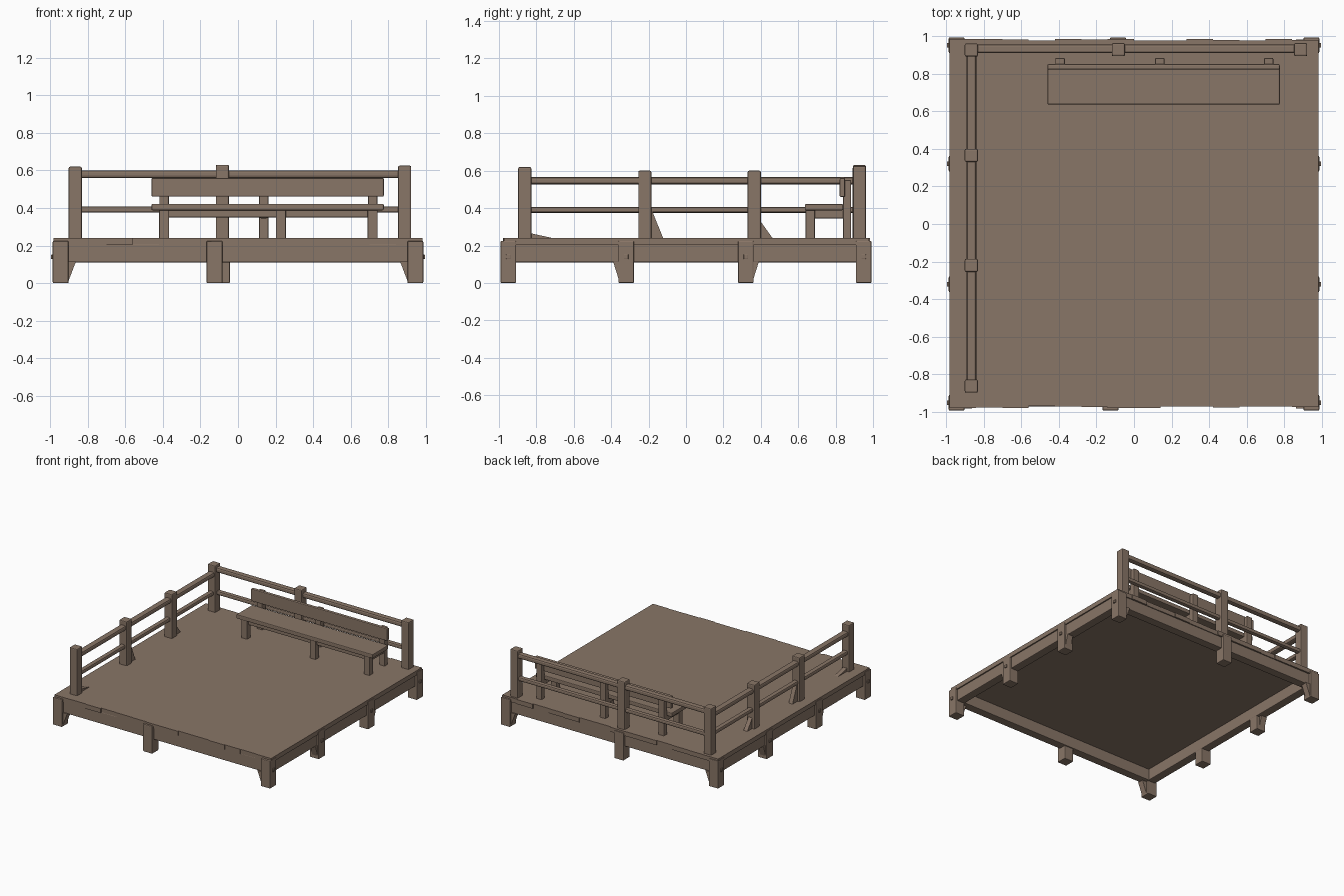
import bpy, bmesh, random
from mathutils import Vector

if "Cube" in bpy.data.objects:
    bpy.data.objects.remove(bpy.data.objects["Cube"])

random.seed(4)
wood = bpy.data.materials.new("weathered brown wood")
wood.diffuse_color = (0.25, 0.18, 0.135, 1)
wood.use_nodes = True
wood.node_tree.nodes["Principled BSDF"].inputs["Base Color"].default_value = wood.diffuse_color


def finish(name, bm, bevel=0.0):
    bmesh.ops.recalc_face_normals(bm, faces=bm.faces)
    me = bpy.data.meshes.new(name)
    bm.to_mesh(me)
    bm.free()
    me.materials.append(wood)
    ob = bpy.data.objects.new(name, me)
    bpy.context.collection.objects.link(ob)
    if bevel:
        m = ob.modifiers.new("worn edges", 'BEVEL')
        m.width, m.segments = bevel, 2
    return ob


def box(name, x0, x1, y0, y1, z0, z1, bevel=0.006):
    bm = bmesh.new()
    bmesh.ops.create_cube(bm, size=1)
    for v in bm.verts:
        v.co = Vector(((x0 + x1) / 2 + v.co.x * (x1 - x0),
                       (y0 + y1) / 2 + v.co.y * (y1 - y0),
                       (z0 + z1) / 2 + v.co.z * (z1 - z0)))
    return finish(name, bm, bevel)


def prism(name, pts, direction):
    """Extrude a closed outline along a direction."""
    bm = bmesh.new()
    f = bm.faces.new([bm.verts.new(p) for p in pts])
    g = bmesh.ops.extrude_face_region(bm, geom=[f])
    bmesh.ops.translate(bm, vec=direction,
                        verts=[e for e in g['geom'] if isinstance(e, bmesh.types.BMVert)])
    return finish(name, bm)


# deck: boards running front to back, with slightly uneven ends
N, W = 14, 0.98
front, back = [], []
for i in range(N):
    a, b = -W + 2 * W * i / N, -W + 2 * W * (i + 1) / N
    f = -0.98 + random.uniform(0, 0.012)
    k = 0.985 - random.uniform(0, 0.010)
    front += [(a, f, 0.203), (b, f, 0.203)]
    back += [(a, k, 0.203), (b, k, 0.203)]
prism("deck_boards", front + back[::-1], (0, 0, 0.037))

# perimeter beams
for s, n in ((-1, "front"), (1, "back")):
    y = sorted((s * 0.97, s * 0.90))
    box(n + "_beam", -0.965, 0.965, *y, 0.11, 0.21)
for s, n in ((-1, "left"), (1, "right")):
    x = sorted((s * 0.97, s * 0.90))
    box(n + "_beam", *x, -0.965, 0.965, 0.11, 0.21)

# feet with slanted flares against the beams
feet = [(sx * 0.943, sy * 0.95) for sx in (-1, 1) for sy in (-1, 1)]
feet += [(sx * 0.943, sy * 0.32) for sx in (-1, 1) for sy in (-1, 1)]
feet += [(-0.125, -0.95), (-0.085, 0.95)]
for x, y in feet:
    box("foot", x - 0.042, x + 0.042, y - 0.042, y + 0.042, 0, 0.225)
    if abs(x) > 0.5:
        s = 1 if x > 0 else -1
        box("bolt", *sorted((s * 0.98, s * 0.994)), y - 0.012, y + 0.012, 0.128, 0.152, 0.003)
for sx in (-1, 1):
    for sy in (-1, 1):
        prism("corner_flare", [(sx * 0.902, sy * 0.98, 0.01), (sx * 0.902, sy * 0.98, 0.115),
                               (sx * 0.862, sy * 0.98, 0.115)], (0, -sy * 0.05, 0))
        prism("side_flare", [(sx * 0.975, sy * 0.36, 0.02), (sx * 0.975, sy * 0.36, 0.115),
                             (sx * 0.975, sy * 0.39, 0.115)], (-sx * 0.05, 0, 0))

# railing posts
posts = [(-0.865, -0.862, 0.62), (-0.865, -0.22, 0.60), (-0.865, 0.365, 0.60),
         (-0.865, 0.925, 0.62), (-0.083, 0.927, 0.63), (0.886, 0.927, 0.625)]
for x, y, h in posts:
    box("railing_post", x - 0.035, x + 0.035, y - 0.035, y + 0.035, 0.23, h, 0.008)

# post base flares on the left railing
for y, h, w in ((-0.22, 0.40, 0.065), (0.365, 0.33, 0.065), (-0.862, 0.265, 0.12)):
    prism("post_flare", [(-0.88, y + 0.033, 0.239), (-0.88, y + 0.033, h),
                         (-0.88, y + 0.033 + w, 0.239)], (0.035, 0, 0))

# railings
box("back_upper_rail", -0.90, 0.90, 0.908, 0.955, 0.56, 0.60, 0.012)
box("back_lower_rail", -0.90, 0.90, 0.912, 0.95, 0.375, 0.407, 0.01)
box("left_upper_rail", -0.89, -0.838, -0.87, 0.94, 0.527, 0.565, 0.012)
box("left_lower_rail", -0.885, -0.845, -0.87, 0.94, 0.375, 0.407, 0.01)

# bench
box("bench_seat", -0.46, 0.775, 0.635, 0.84, 0.388, 0.422)
box("bench_backrest", -0.46, 0.775, 0.822, 0.85, 0.46, 0.56)
box("bench_apron", -0.42, 0.74, 0.66, 0.685, 0.35, 0.392)
for x in (-0.393, 0.228, 0.716):
    box("bench_front_leg", x - 0.027, x + 0.027, 0.64, 0.69, 0.23, 0.392)
for x in (-0.393, 0.137, 0.716):
    box("bench_back_leg", x - 0.025, x + 0.025, 0.84, 0.883, 0.23, 0.55)
    box("bench_crosspiece", x - 0.02, x + 0.02, 0.67, 0.85, 0.345, 0.392)
